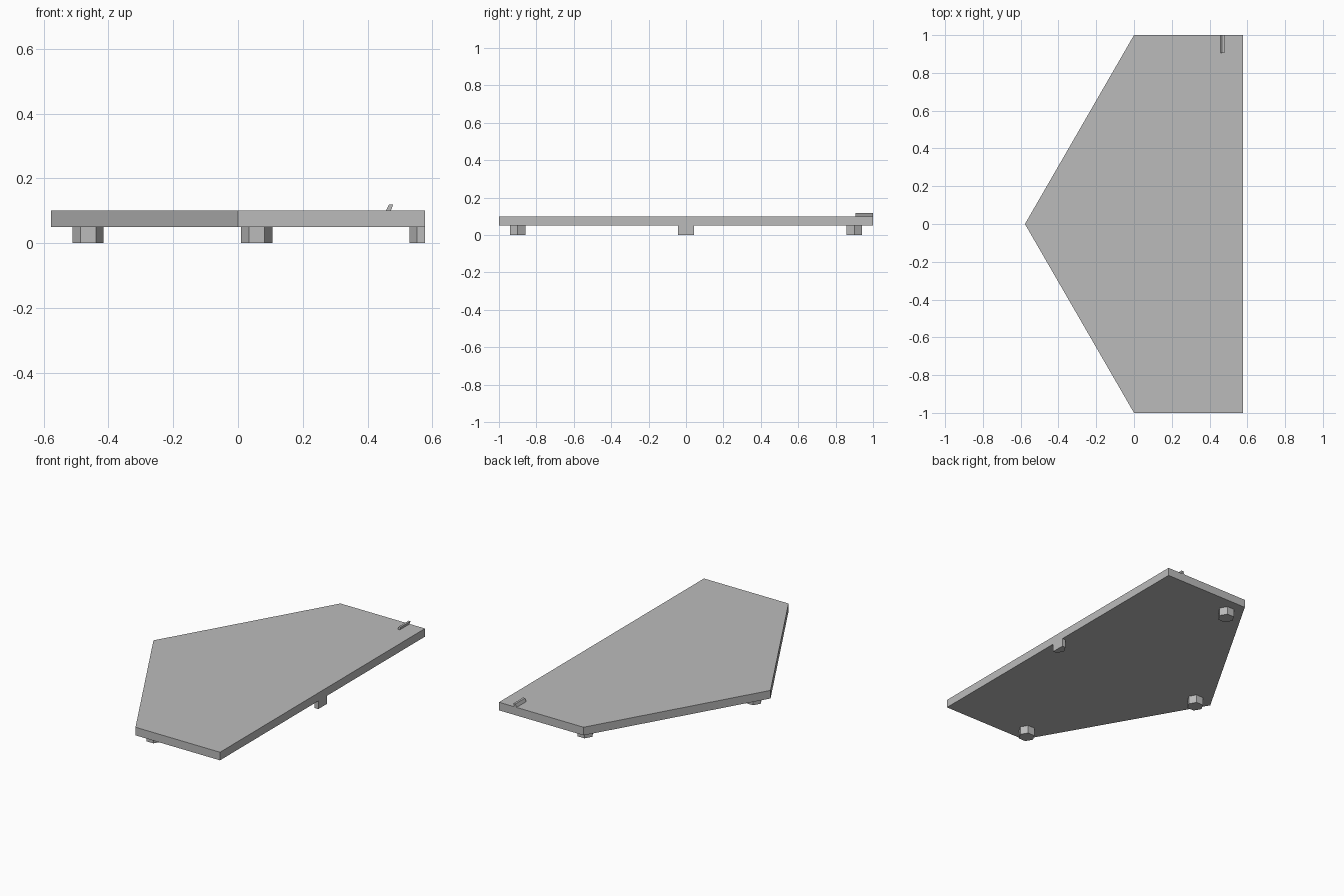
import bpy, bmesh, math

if "Cube" in bpy.data.objects:
    bpy.data.objects.remove(bpy.data.objects["Cube"], do_unlink=True)

grey = bpy.data.materials.new("plain_grey")
grey.use_nodes = True
grey.diffuse_color = (0.5, 0.5, 0.5, 1)
grey.node_tree.nodes["Principled BSDF"].inputs["Base Color"].default_value = (0.5, 0.5, 0.5, 1)

EDGE = 1 / math.sqrt(3)   # half width of the plate
PLATE_LOW, PLATE_HIGH = 0.05, 0.1


def prism(name, outline, offset):
    """Extrude a closed outline of 3D points along an offset."""
    bm = bmesh.new()
    base = bm.faces.new([bm.verts.new(p) for p in outline])
    result = bmesh.ops.extrude_face_region(bm, geom=[base], use_keep_orig=True)
    top = [v for v in result["geom"] if isinstance(v, bmesh.types.BMVert)]
    bmesh.ops.translate(bm, verts=top, vec=offset)
    bmesh.ops.recalc_face_normals(bm, faces=bm.faces)
    mesh = bpy.data.meshes.new(name)
    bm.to_mesh(mesh)
    bm.free()
    mesh.materials.append(grey)
    obj = bpy.data.objects.new(name, mesh)
    bpy.context.collection.objects.link(obj)
    return obj


def foot(name, x, y, angles, radius=0.048):
    """Hexagonal foot, or part of one, from corner angles in degrees."""
    corners = [(x + radius * math.cos(math.radians(a)),
                y + radius * math.sin(math.radians(a)), 0) for a in angles]
    if len(angles) < 6:
        # close a half foot flush with the plate edge
        corners = [(x, y + 0.0416, 0)] + corners + [(x, y - 0.0416, 0)]
    return prism(name, corners, (0, 0, PLATE_LOW))


# Five-sided plate
plate = [(-EDGE, 0), (0, -1), (EDGE, -1), (EDGE, 1), (0, 1)]
prism("plate", [(x, y, PLATE_LOW) for x, y in plate], (0, 0, PLATE_HIGH - PLATE_LOW))

# Feet: one at the point, one near each slanted corner, a half foot at the long edge
full = range(0, 360, 60)
foot("point_foot", -0.463, 0, full)
foot("front_foot", 0.058, -0.9, full)
foot("back_foot", 0.058, 0.9, full)
foot("edge_half_foot", EDGE, 0, (120, 180, 240))

# Small leaning rib at the back edge of the top
rib = [(0.457, 0.1), (0.472, 0.1), (0.479, 0.119), (0.466, 0.119)]
prism("top_rib", [(x, 0.905, z) for x, z in rib], (0, 0.095, 0))
